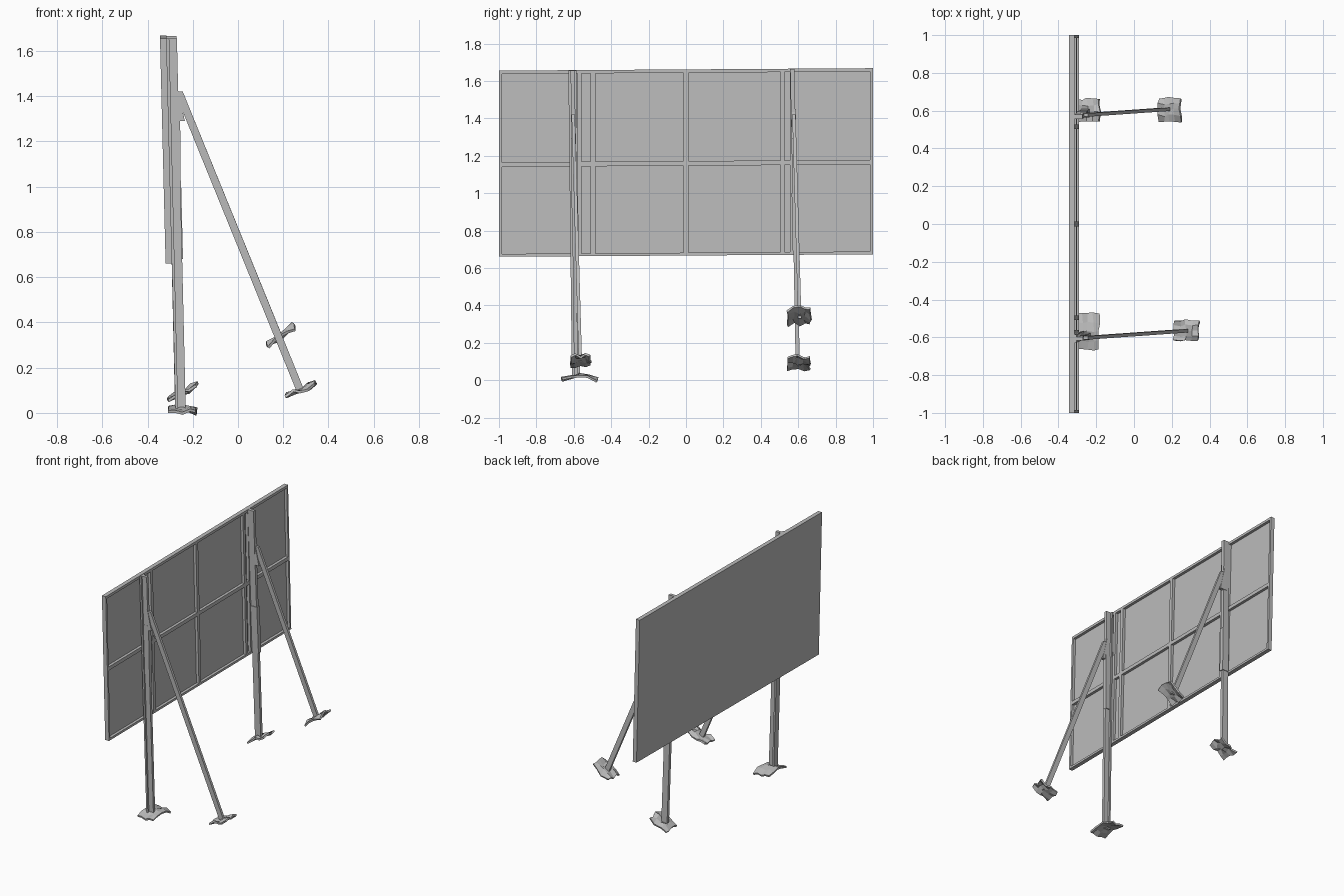
import bpy, bmesh, random
from mathutils import Vector, Matrix

random.seed(4)
cube = bpy.data.objects.get("Cube")
if cube:
    bpy.data.objects.remove(cube, do_unlink=True)

GREY = (0.5, 0.5, 0.5, 1)
metal = bpy.data.materials.new("weathered grey metal")
metal.use_nodes = True
metal.diffuse_color = GREY
metal.node_tree.nodes["Principled BSDF"].inputs["Base Color"].default_value = GREY


def finish(name, bm):
    bmesh.ops.recalc_face_normals(bm, faces=bm.faces)
    mesh = bpy.data.meshes.new(name)
    bm.to_mesh(mesh)
    bm.free()
    mesh.materials.append(metal)
    ob = bpy.data.objects.new(name, mesh)
    bpy.context.collection.objects.link(ob)
    return ob


def add_box(bm, lo, hi):
    lo, hi = Vector(lo), Vector(hi)
    m = Matrix.Translation((lo + hi) / 2) @ Matrix.Diagonal((*(hi - lo), 1))
    return bmesh.ops.create_cube(bm, size=1, matrix=m)["verts"]


def panel_box(name, y0, y1, z0, z1, x0, x1):
    """Box in the plane of the board, which leans back and skews slightly."""
    bm = bmesh.new()
    for v in add_box(bm, (x0, y0, z0), (x1, y1, z1)):
        v.co.x -= 0.025 * (v.co.z - 0.66)
        v.co.z += 0.0065 * (v.co.y + 1)
    return finish(name, bm)


def prism(name, section, bottom, top):
    """Sweep an xy section between two points, with level ends."""
    bm = bmesh.new()
    rings = [[bm.verts.new(Vector((x, y, 0)) + Vector(p)) for x, y in section]
             for p in (bottom, top)]
    n = len(section)
    for ring in rings:
        bm.faces.new(ring)
    for i in range(n):
        j = (i + 1) % n
        bm.faces.new((rings[0][i], rings[0][j], rings[1][j], rings[1][i]))
    return finish(name, bm)


def rect(w, d):
    return [(-w / 2, -d / 2), (w / 2, -d / 2), (w / 2, d / 2), (-w / 2, d / 2)]


def foot(name, centre, size, slope, crumple):
    """Bent sheet-metal foot: a dented grid with a small thickness."""
    bm = bmesh.new()
    bmesh.ops.create_grid(bm, x_segments=4, y_segments=4, size=0.5)
    for v in bm.verts:
        x, y = v.co.x * size[0], v.co.y * size[1]
        dent = random.uniform(-crumple, crumple) - 0.2 * abs(y)
        shift = random.uniform(-0.006, 0.006)
        v.co = Vector(centre) + Vector((x + shift, y - shift, x * slope + dent))
    ob = finish(name, bm)
    mod = ob.modifiers.new("thickness", "SOLIDIFY")
    mod.thickness = 0.012
    mod.offset = 0
    return ob


# Board sheet and its rim
FACE, SHEET, RIM = -0.32, -0.31, -0.291
panel_box("board_sheet", -1, 1, 0.66, 1.655, FACE, SHEET)
for side in (-1, 1):
    y = sorted((side, side * 0.985))
    panel_box("side_rim", *y, 0.66, 1.655, SHEET, RIM)
panel_box("top_rim", -0.985, 0.985, 1.637, 1.655, SHEET, RIM)
panel_box("bottom_rim", -0.985, 0.985, 0.66, 0.675, SHEET, RIM)

# Ribs on the back of the board
for y, w in ((-0.57, 0.02), (-0.497, 0.025), (0, 0.025), (0.515, 0.022), (0.568, 0.022)):
    panel_box("vertical_rib", y - w / 2, y + w / 2, 0.675, 1.637, SHEET, RIM)
panel_box("cross_rib", -0.985, 0.985, 1.14, 1.165, SHEET, RIM)

# Upright posts: a tee section and a slimmer bar
tee = [(-0.022, -0.022), (-0.01, -0.022), (-0.01, -0.01), (0.024, -0.01),
       (0.024, 0.01), (-0.01, 0.01), (-0.01, 0.022), (-0.022, 0.022)]
prism("right_post", tee, (-0.255, -0.588, 0.015), (-0.294, -0.607, 1.655))
prism("left_post", rect(0.044, 0.022), (-0.258, 0.597, 0.09), (-0.294, 0.568, 1.665))
# Splice sleeves where the posts meet the lower half of the board
prism("right_post_sleeve", rect(0.046, 0.028), (-0.275, -0.597, 0.92), (-0.279, -0.602, 1.32))
prism("left_post_sleeve", rect(0.05, 0.03), (-0.268, 0.586, 0.68), (-0.276, 0.58, 1.0))

# Diagonal struts with gusset plates at the top
struts = (("right", -0.603, (0.275, -0.565, 0.1)),
          ("left", 0.577, (0.182, 0.608, 0.33)))
for side, y, end in struts:
    prism(side + "_strut", rect(0.036, 0.018), end, (-0.262, y, 1.42))
    bm = bmesh.new()
    for v in add_box(bm, (-0.285, y - 0.012, 1.29), (-0.235, y + 0.012, 1.45)):
        if v.co.x > -0.25 and v.co.z > 1.4:
            v.co.x = -0.27
    finish(side + "_gusset", bm)

# Crumpled feet
foot("right_post_foot", (-0.245, -0.57, 0.025), (0.12, 0.19), -0.08, 0.01)
foot("left_post_foot", (-0.245, 0.6, 0.1), (0.125, 0.12), 0.45, 0.014)
foot("right_strut_foot", (0.278, -0.565, 0.11), (0.13, 0.11), 0.35, 0.012)
foot("left_strut_foot", (0.19, 0.605, 0.345), (0.115, 0.12), 0.7, 0.014)
